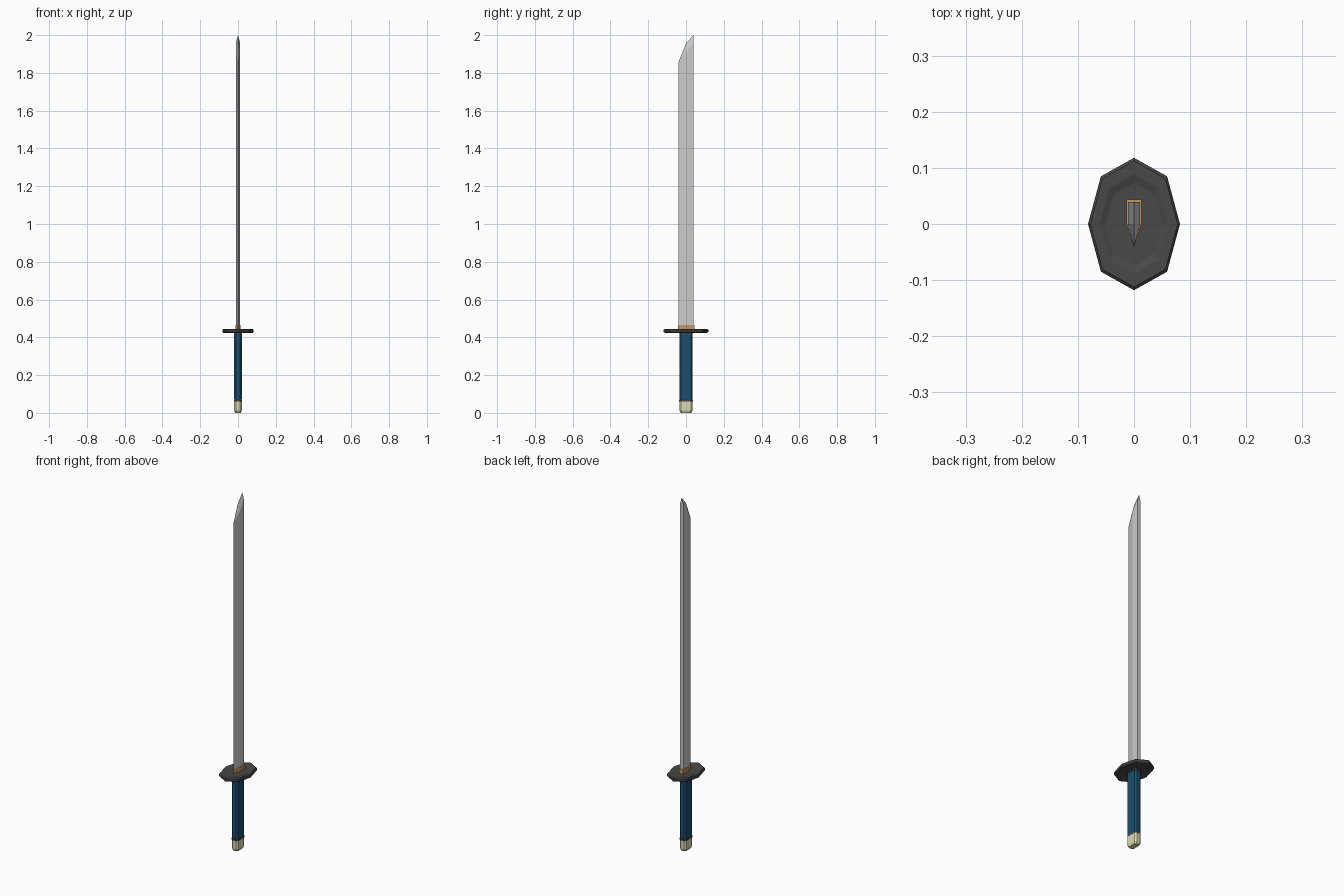
import bpy

if "Cube" in bpy.data.objects:
    bpy.data.objects.remove(bpy.data.objects["Cube"])


def material(name, rgb):
    m = bpy.data.materials.new(name)
    m.diffuse_color = (*rgb, 1)
    m.use_nodes = True
    m.node_tree.nodes["Principled BSDF"].inputs["Base Color"].default_value = m.diffuse_color
    return m


def build(name, rings, mat=None):
    """Skin a stack of equal-length point rings and cap both ends."""
    n = len(rings[0])
    verts = [p for r in rings for p in r]
    faces = [list(range(n))[::-1], [len(verts) - n + i for i in range(n)]]
    for k in range(len(rings) - 1):
        for i in range(n):
            j = (i + 1) % n
            faces.append([k * n + i, k * n + j, (k + 1) * n + j, (k + 1) * n + i])
    me = bpy.data.meshes.new(name)
    me.from_pydata(verts, [], faces)
    me.validate()
    ob = bpy.data.objects.new(name, me)
    bpy.context.collection.objects.link(ob)
    if mat:
        me.materials.append(mat)
    return ob


def ring(profile, z, sx=1.0, sy=1.0):
    return [(x * sx, y * sy, z) for x, y in profile]


def chamfered(x, y, c):
    return [(x - c, -y), (x, -y + c), (x, y - c), (x - c, y),
            (c - x, y), (-x, y - c), (-x, c - y), (c - x, -y)]


blue = material("blue wrap", (0.012, 0.075, 0.15))
cream = material("cream", (0.72, 0.70, 0.46))
dark = material("dark iron", (0.065, 0.065, 0.065))
copper = material("copper", (0.55, 0.31, 0.12))

# Pommel cap, tapered at the bottom
grip = chamfered(0.02, 0.035, 0.009)
build("pommel", [ring(grip, 0.0, 0.75, 0.8), ring(grip, 0.012),
                 ring(grip, 0.062), ring(grip, 0.066, 0.95, 0.96)], cream)

# Dark band between pommel and grip
build("pommel_band", [ring(grip, 0.060, 1.04, 1.03), ring(grip, 0.069, 1.04, 1.03)], dark)

# Grip
build("grip", [ring(grip, 0.069, 0.95, 0.97), ring(grip, 0.073),
               ring(grip, 0.418), ring(grip, 0.424, 0.95, 0.97)], blue)

# Eight-sided guard with bevelled rim and shallow recess on both faces
octa = [(0, -0.118), (0.059, -0.085), (0.082, 0), (0.059, 0.085),
        (0, 0.118), (-0.059, 0.085), (-0.082, 0), (-0.059, -0.085)]
levels = [(0.62, 0.428), (0.75, 0.424), (0.95, 0.424), (1.0, 0.429),
          (1.0, 0.440), (0.95, 0.445), (0.75, 0.445), (0.62, 0.441)]
build("guard", [ring(octa, z, s, s) for s, z in levels], dark)

# Spacer under the guard
build("guard_spacer", [ring(grip, 0.420, 1.12, 1.08), ring(grip, 0.430, 1.12, 1.08)], dark)

# Blade collar
wedge = [(0, -0.043), (0.013, 0.0), (0.013, 0.044), (-0.013, 0.044), (-0.013, 0.0)]
build("blade_collar", [ring(wedge, 0.439), ring(wedge, 0.466)], copper)

# Single-edged blade: wedge section, angled tip with the edge sweeping to the spine
blade = [(0, -0.041), (0.011, 0.0), (0.011, 0.039), (-0.011, 0.039), (-0.011, 0.0)]
tip_heights = [1.855, 1.91, 1.96, 1.96, 1.91]
base = ring(blade, 0.44)
top = [(x, y, z) for (x, y), z in zip(blade, tip_heights)]
verts = base + top + [(0, 0, 1.955), (0, 0.039, 2.0)]
faces = [[4, 3, 2, 1, 0]]
faces += [[i, (i + 1) % 5, 5 + (i + 1) % 5, 5 + i] for i in (0, 1, 3, 4)]
faces += [[2, 3, 8, 11, 7],
          [5, 6, 10], [6, 7, 11, 10],
          [9, 5, 10], [8, 9, 10, 11]]
me = bpy.data.meshes.new("blade")
me.from_pydata(verts, [], faces)
me.validate()
bpy.context.collection.objects.link(bpy.data.objects.new("blade", me))
